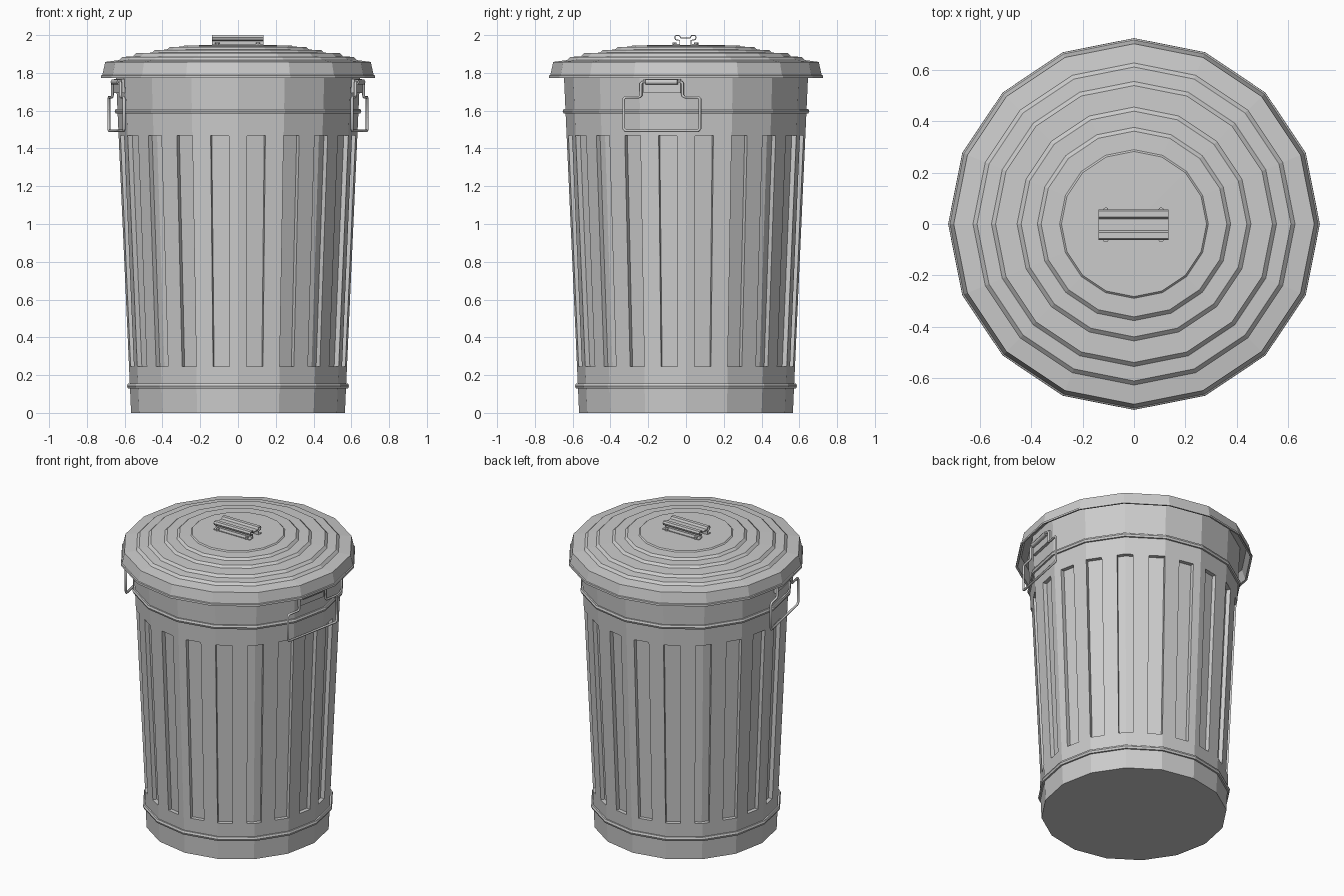
import bpy, bmesh, math
from math import sin, cos, radians, pi

if "Cube" in bpy.data.objects:
    bpy.data.objects.remove(bpy.data.objects["Cube"])

SIDES = 16


def finish(name, bm):
    bmesh.ops.remove_doubles(bm, verts=bm.verts, dist=1e-5)
    bmesh.ops.recalc_face_normals(bm, faces=bm.faces)
    me = bpy.data.meshes.new(name)
    bm.to_mesh(me)
    bm.free()
    ob = bpy.data.objects.new(name, me)
    bpy.context.collection.objects.link(ob)
    return ob


def lathe(name, profile, closed=False):
    """Spin an (r, z) profile into a 16-sided, flat shaded part."""
    bm = bmesh.new()
    rings = [[bm.verts.new((r * cos(2 * pi * i / SIDES), r * sin(2 * pi * i / SIDES), z))
              for i in range(SIDES)] for r, z in profile]
    pairs = list(zip(rings, rings[1:] + rings[:1]))
    for a, b in pairs if closed else pairs[:-1]:
        for i in range(SIDES):
            j = (i + 1) % SIDES
            bm.faces.new((a[i], a[j], b[j], b[i]))
    if not closed:
        bm.faces.new(rings[0])
        bm.faces.new(rings[-1])
    return finish(name, bm)


def wall_radius(z):
    return 0.566 + 0.045 * z


# Can body: tapered 16-gon wall with 20 recessed vertical panels
def make_body():
    bm = bmesh.new()
    depth, zs = 0.026, [0, 0.245, 1.468, 1.84]
    angles = sorted({22.5 * k for k in range(SIDES)} |
                    {18 * k + e for k in range(20) for e in (4.5, 13.5)})
    n, cache = len(angles), {}

    def v(i, row, d):
        i %= n
        if (i, row, d) not in cache:
            a = angles[i]
            off = radians(a % 22.5 - 11.25)
            r = wall_radius(zs[row]) * cos(pi / SIDES) / cos(off) - d
            cache[i, row, d] = bm.verts.new((r * cos(radians(a)), r * sin(radians(a)), zs[row]))
        return cache[i, row, d]

    def inset(i):
        a, b = angles[i % n], angles[(i + 1) % n]
        mid = (a + (b if b > a else b + 360)) / 2
        return depth if 4.5 < mid % 18 < 13.5 else 0

    for i in range(n):
        for row in range(3):
            d = inset(i) if row == 1 else 0
            bm.faces.new((v(i, row, d), v(i + 1, row, d), v(i + 1, row + 1, d), v(i, row + 1, d)))
        if inset(i):
            for row in (1, 2):
                bm.faces.new((v(i, row, 0), v(i + 1, row, 0), v(i + 1, row, depth), v(i, row, depth)))
        if inset(i) != inset(i - 1):
            bm.faces.new((v(i, 1, 0), v(i, 2, 0), v(i, 2, depth), v(i, 1, depth)))
    for row in (0, 3):
        bm.faces.new([v(i, row, 0) for i in range(n)])
    finish("can_body", bm)


make_body()

# Raised hoops around the body
for name, z in (("lower_hoop", 0.142), ("upper_hoop", 1.597)):
    r = wall_radius(z)
    lathe(name, [(r - 0.01, z - 0.013), (r + 0.01, z - 0.013), (r + 0.015, z),
                 (r + 0.01, z + 0.013), (r - 0.01, z + 0.013)], closed=True)

# Stepped lid with overhanging rim and hollow underside
lathe("lid", [(0.05, 1.90), (0.655, 1.84), (0.69, 1.84), (0.712, 1.776), (0.725, 1.774), (0.724, 1.787),
              (0.718, 1.79), (0.703, 1.858), (0.628, 1.868), (0.612, 1.884), (0.556, 1.888),
              (0.540, 1.904), (0.456, 1.907), (0.440, 1.921), (0.377, 1.923),
              (0.362, 1.937), (0.29, 1.939), (0.283, 1.946), (0.05, 1.947)])


# Lid handle: bent sheet cross-section swept along x
def lid_handle():
    half = [(0, 1.984), (0.024, 1.984), (0.032, 1.997), (0.052, 1.997), (0.057, 1.988),
            (0.052, 1.976), (0.030, 1.972), (0.030, 1.951), (0.062, 1.949)]
    path = [(-y, z) for y, z in reversed(half[1:])] + half
    bm = bmesh.new()
    ends = [[bm.verts.new((x, y - 0.003, z)) for y, z in path] for x in (-0.138, 0.134)]
    for i in range(len(path) - 1):
        bm.faces.new((ends[0][i], ends[0][i + 1], ends[1][i + 1], ends[1][i]))
    ob = finish("lid_handle", bm)
    mod = ob.modifiers.new("sheet", 'SOLIDIFY')
    mod.thickness, mod.offset = 0.006, 0


lid_handle()

# Rivets holding the lid handle
for x in (-0.11, 0.106):
    for y in (-0.06, 0.054):
        bpy.ops.mesh.primitive_cylinder_add(vertices=8, radius=0.011, depth=0.014, location=(x, y, 1.953))
        bpy.context.object.name = "handle_rivet"


# Side handles, each centred on the wall facet just in front of the x axis
def place(sx, r, t, z):
    a = radians(-11.25)
    return (sx * (r * cos(a) - t * sin(a)), r * sin(a) + t * cos(a), z)


def wire(name, pts, radius, cyclic):
    cu = bpy.data.curves.new(name, 'CURVE')
    cu.dimensions = '3D'
    cu.bevel_depth, cu.bevel_resolution, cu.use_fill_caps = radius, 1, True
    sp = cu.splines.new('POLY')
    sp.points.add(len(pts) - 1)
    for p, co in zip(sp.points, pts):
        p.co = (*co, 1)
    sp.use_cyclic_u = cyclic
    bpy.context.collection.objects.link(bpy.data.objects.new(name, cu))


half_loop = [(0.105, 1.752), (0.112, 1.744), (0.112, 1.682), (0.120, 1.672), (0.195, 1.672),
             (0.206, 1.662), (0.206, 1.505), (0.196, 1.494)]
loop = half_loop + [(-t, z) for t, z in reversed(half_loop)]
for side, sx in (("right", 1), ("left", -1)):
    wire(side + "_handle", [place(sx, 0.656, t, z) for t, z in loop], 0.008, True)
    wire(side + "_handle_sleeve", [place(sx, 0.656, t, 1.752) for t in (-0.085, 0.085)], 0.016, False)
    # Bracket plate fixed to the wall
    bm = bmesh.new()
    cube = bmesh.ops.create_cube(bm, size=1)["verts"]
    for v in cube:
        v.co = place(sx, 0.634 + v.co.x * 0.03, v.co.y * 0.2, 1.73 + v.co.z * 0.075)
    finish(side + "_handle_bracket", bm)
